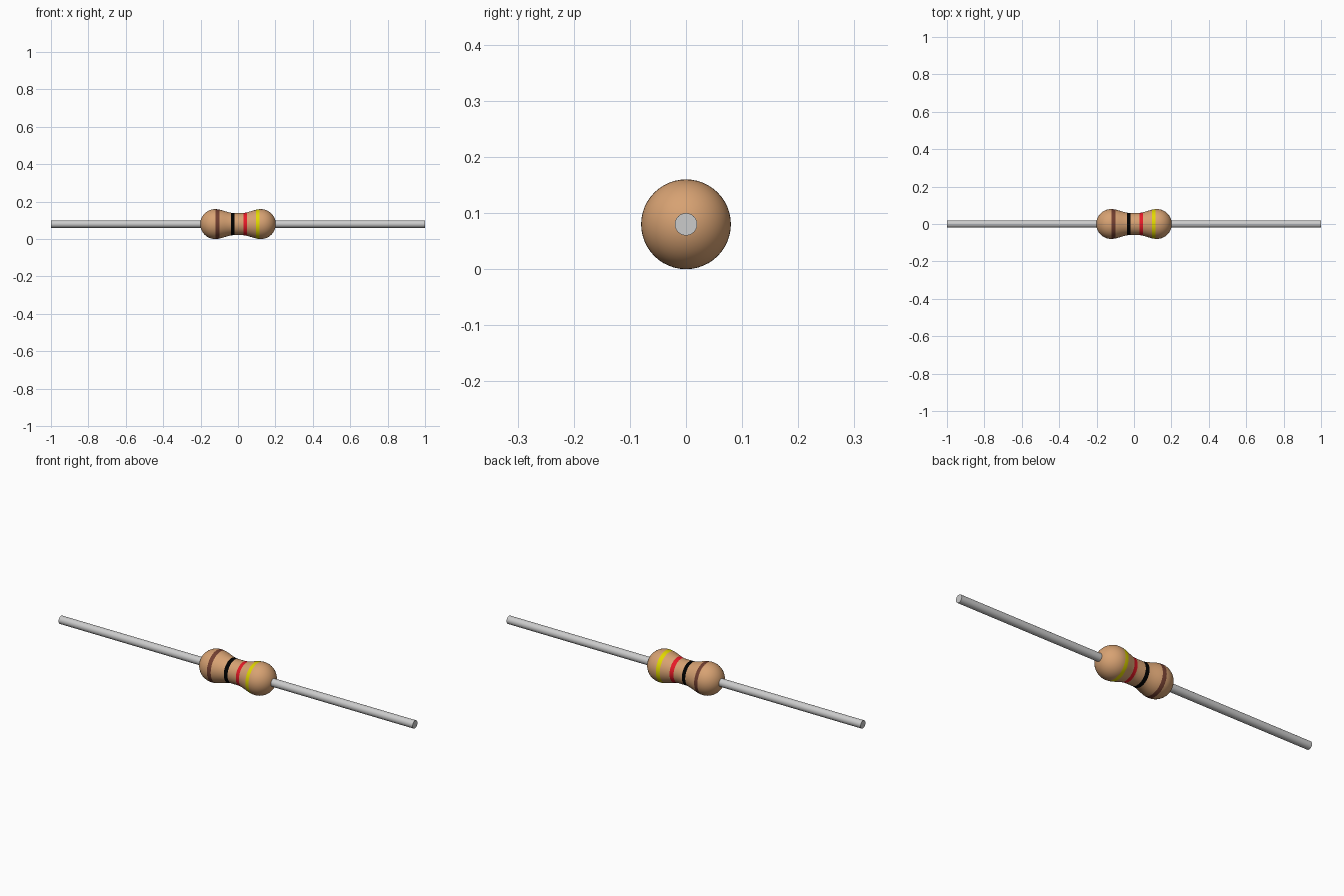
import bpy, bmesh
from math import sin, cos, pi, sqrt

if "Cube" in bpy.data.objects:
    bpy.data.objects.remove(bpy.data.objects["Cube"])

AXIS_Z = 0.08      # height of the resistor axis
BALL_X = 0.122     # centre of each rounded end
BALL_R = 0.08
WAIST_R = 0.059
SEGS = 48


def material(name, rgb):
    m = bpy.data.materials.new(name)
    m.diffuse_color = (*rgb, 1)
    m.use_nodes = True
    m.node_tree.nodes["Principled BSDF"].inputs["Base Color"].default_value = m.diffuse_color
    return m


def lathe(name, profile, mats=(), pick=None, segs=SEGS):
    """Spin (x, radius) points around the x axis; zero radius closes to a pole."""
    bm = bmesh.new()
    rings = []
    for x, r in profile:
        n = 1 if r < 1e-6 else segs
        rings.append([bm.verts.new((x, r * cos(2 * pi * i / segs),
                                    AXIS_Z + r * sin(2 * pi * i / segs))) for i in range(n)])
    for k, (a, b) in enumerate(zip(rings, rings[1:])):
        mid = (profile[k][0] + profile[k + 1][0]) / 2
        for i in range(segs):
            j = (i + 1) % segs
            quad = [a[i % len(a)], a[j % len(a)], b[j % len(b)], b[i % len(b)]]
            f = bm.faces.new(list(dict.fromkeys(quad)))
            f.material_index = pick(mid) if pick else 0
    bmesh.ops.recalc_face_normals(bm, faces=bm.faces)
    me = bpy.data.meshes.new(name)
    bm.to_mesh(me)
    bm.free()
    for m in mats:
        me.materials.append(m)
    ob = bpy.data.objects.new(name, me)
    bpy.context.collection.objects.link(ob)
    bpy.ops.object.select_all(action='DESELECT')
    ob.select_set(True)
    bpy.context.view_layer.objects.active = ob
    bpy.ops.object.shade_smooth_by_angle(angle=0.6)
    return ob


def body_radius(x):
    x = abs(x)
    if x >= BALL_X:
        return sqrt(max(0, BALL_R ** 2 - (x - BALL_X) ** 2))
    t = min(1, max(0, (x - 0.02) / (BALL_X - 0.02)))
    return WAIST_R + (BALL_R - WAIST_R) * t * t * (3 - 2 * t)


# Colour bands: (centre x, colour)
bands = [
    (-0.110, material("brown_band", (0.17, 0.05, 0.03))),
    (-0.028, material("black_band", (0.0, 0.0, 0.0))),
    (0.039, material("red_band", (0.8, 0.01, 0.02))),
    (0.105, material("yellow_band", (0.75, 0.68, 0.0))),
]
HALF = 0.010
tan = material("tan_body", (0.68, 0.36, 0.17))


def band_index(x):
    return next((i + 1 for i, (c, _) in enumerate(bands) if abs(x - c) < HALF), 0)


# Dog-bone body: rounded ends, narrow waist, and band edges in the profile
xs = {round(-BALL_X + 2 * BALL_X * i / 24, 4) for i in range(25)}
edges = [round(c + s * HALF, 4) for c, _ in bands for s in (-1, 1)]
xs = {x for x in xs if all(abs(x - e) > 0.002 for e in edges)} | set(edges)
for i in range(1, 13):
    e = BALL_X + BALL_R * sin(pi / 2 * i / 12)
    xs |= {e, -e}
profile = [(x, body_radius(x)) for x in sorted(xs)]
lathe("resistor_body", profile, [tan] + [m for _, m in bands], band_index)

# Wire leads out of each end
for name, s in (("left_lead", -1), ("right_lead", 1)):
    lathe(name, [(s * 0.15, 0), (s * 0.15, 0.02), (s, 0.02), (s, 0)], segs=24)
